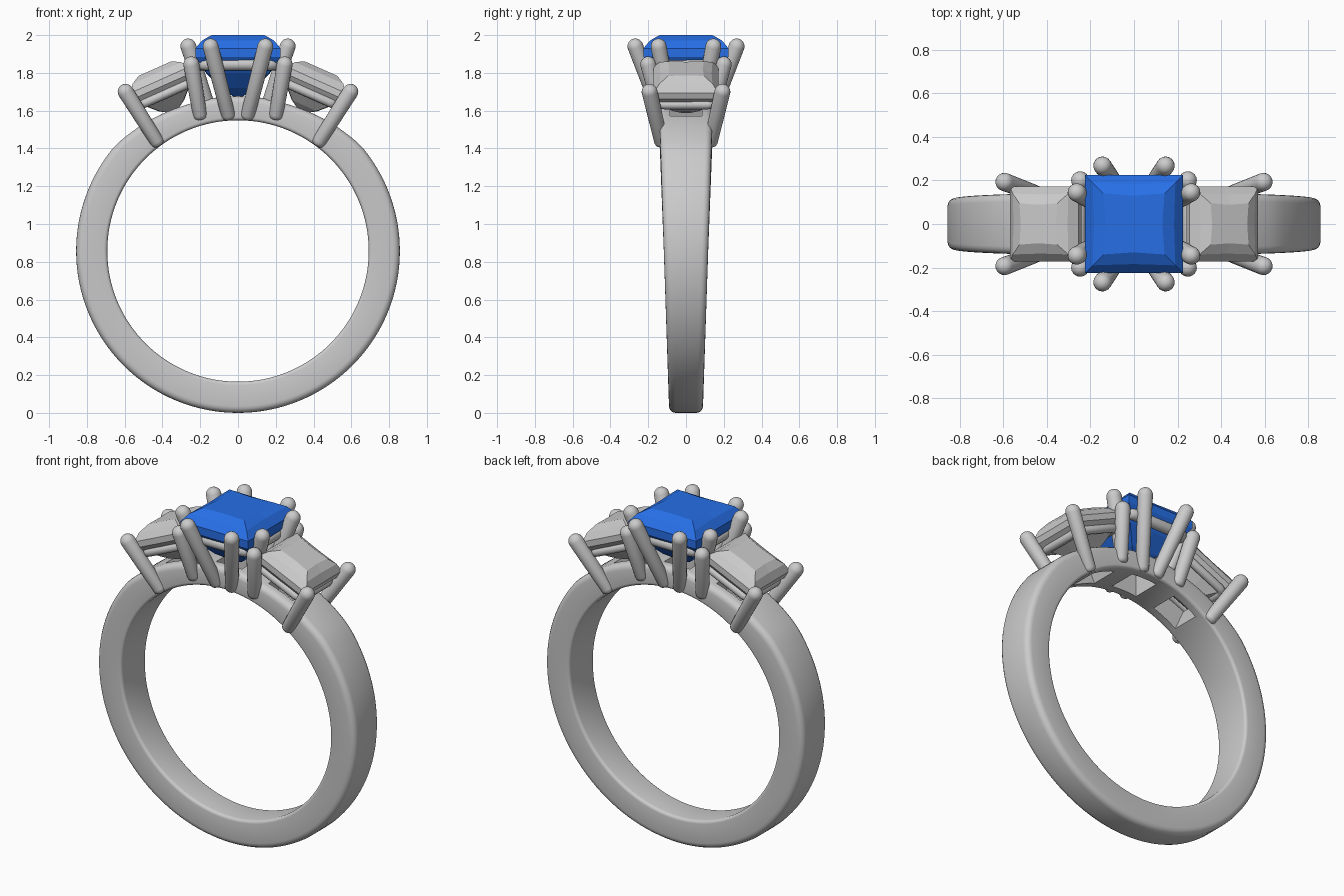
import bpy, bmesh, math
from mathutils import Vector, Matrix

if "Cube" in bpy.data.objects:
    bpy.data.objects.remove(bpy.data.objects["Cube"])

blue = bpy.data.materials.new("blue_gem")
blue.diffuse_color = (0.02, 0.16, 0.8, 1)
blue.use_nodes = True
blue.node_tree.nodes["Principled BSDF"].inputs["Base Color"].default_value = blue.diffuse_color


def finish(bm, name, smooth=True, mat=None):
    bmesh.ops.recalc_face_normals(bm, faces=bm.faces)
    me = bpy.data.meshes.new(name)
    bm.to_mesh(me)
    bm.free()
    ob = bpy.data.objects.new(name, me)
    bpy.context.collection.objects.link(ob)
    if mat:
        me.materials.append(mat)
    if smooth:
        bpy.ops.object.select_all(action='DESELECT')
        ob.select_set(True)
        bpy.context.view_layer.objects.active = ob
        bpy.ops.object.shade_smooth_by_angle(angle=math.radians(40))
    return ob


def loft(bm, rings, caps=False, closed=False):
    vs = [[bm.verts.new(p) for p in r] for r in rings]
    n = len(vs[0])
    for k in range(len(vs) if closed else len(vs) - 1):
        a, b = vs[k], vs[(k + 1) % len(vs)]
        for i in range(n):
            bm.faces.new((a[i], a[(i + 1) % n], b[(i + 1) % n], b[i]))
    if caps:
        bm.faces.new(vs[0])
        bm.faces.new(vs[-1])


def square(h, z, bow):
    # square outline with edge midpoints pushed in or out
    m = h * bow
    return [(h, h, z), (0, m, z), (-h, h, z), (-m, 0, z),
            (-h, -h, z), (0, -m, z), (h, -h, z), (m, 0, z)]


def stone(name, levels, frame, mat=None):
    bm = bmesh.new()
    loft(bm, [square(*l) for l in levels], caps=True)
    bm.transform(frame)
    return finish(bm, name, smooth=False, mat=mat)


def prong(name, tip, base, r0=0.037, r1=0.042):
    # tapered rod with a domed tip and a rounded foot
    tip, base = Vector(tip), Vector(base)
    L = (tip - base).length
    prof = [(r0 * 0.6, -0.015), (r0 * 0.9, -0.006), (r0, 0.01), (r1, L)]
    prof += [(r1 * math.cos(a), L + r1 * math.sin(a)) for a in (0.3, 0.6, 0.9, 1.2, 1.45)]
    bm = bmesh.new()
    loft(bm, [[(r * math.cos(t * math.pi / 10), r * math.sin(t * math.pi / 10), z)
               for t in range(20)] for r, z in prof], caps=True)
    q = (tip - base).to_track_quat('Z', 'Y').to_matrix().to_4x4()
    bm.transform(Matrix.Translation(base) @ q)
    return finish(bm, name)


def rail(name, half, z, r, frame):
    # rounded square wire under the girdle
    c = 0.03
    rings = []
    for k in range(16):
        q, j = divmod(k, 4)
        a = math.pi / 2 * (q + j / 3)
        cx, cy = [(1, 1), (-1, 1), (-1, -1), (1, -1)][q]
        d = Vector((math.cos(a), math.sin(a), 0))
        p = Vector((cx * (half - c), cy * (half - c), z)) + d * c
        rings.append([p + d * (r * math.cos(t * math.pi / 6)) +
                      Vector((0, 0, r * math.sin(t * math.pi / 6))) for t in range(12)])
    bm = bmesh.new()
    loft(bm, rings, closed=True)
    bm.transform(frame)
    return finish(bm, name)


# band: tapered rounded section swept round the finger hole
bm = bmesh.new()
rings = []
N = 128
for k in range(N):
    a = 2 * math.pi * k / N
    s, c = math.sin(a), math.cos(a)
    near = min(1, max(0, (c - 0.65) / 0.3))
    ro = 0.857 - 0.037 * near
    ri = 0.692
    w = 0.09 + 0.055 * (1 + c) / 2 * 1.0
    sec = []
    for sy, ends in ((1, 'io'), (-1, 'oi')):
        for e in ends:
            rad = 0.035 if e == 'o' else 0.018
            rc = ro - rad if e == 'o' else ri + rad
            steps = [0, 1, 2, 3, 4]
            for j in steps:
                t = j / 4 * math.pi / 2
                if (e == 'i') == (sy == 1):
                    dr, dy = -math.cos(t), math.sin(t)
                else:
                    dr, dy = math.sin(t), math.cos(t)
                if e == 'o' and sy == -1:
                    dr, dy = math.cos(t), math.sin(t)
                if e == 'i' and sy == -1:
                    dr, dy = -math.sin(t), math.cos(t)
                sec.append((rc + rad * dr, sy * (w - rad + rad * dy)))
    rings.append([(r * s, y, 0.857 + r * c) for r, y in sec])
loft(bm, rings, closed=True)
band = finish(bm, "band")

# frames for the centre and the two tilted side stones
frames = {"centre": Matrix.Translation((0, 0, 1.90))}
for s, n in ((-1, "left"), (1, "right")):
    frames[n] = Matrix.Translation((s * 0.405, 0, 1.745)) @ Matrix.Rotation(s * math.radians(24), 4, 'Y')

# openings in the band below each stone
for n, f in frames.items():
    bm = bmesh.new()
    loft(bm, [square(0.085, -0.45, 1), square(0.085, 0.0, 1)], caps=True)
    bm.transform(f)
    cut = finish(bm, n + "_opening_cutter", smooth=False)
    cut.hide_render = True
    cut.hide_viewport = True
    m = band.modifiers.new(n + "_opening", 'BOOLEAN')
    m.operation = 'DIFFERENCE'
    m.solver = 'EXACT'
    m.object = cut

# stones
stone("centre_stone", [(0.14, 0.10, 0.93), (0.19, 0.072, 0.97), (0.225, 0.03, 1), (0.225, -0.015, 1),
                       (0.165, -0.10, 1.03), (0.09, -0.18, 1.05), (0.03, -0.222, 1)],
      frames["centre"], blue)
for n in ("left", "right"):
    stone(n + "_side_stone", [(0.095, 0.085, 0.93), (0.14, 0.06, 0.97), (0.172, 0.02, 1), (0.172, -0.015, 1),
                              (0.125, -0.075, 1.03), (0.07, -0.13, 1.05), (0.025, -0.16, 1)], frames[n])
    rail(n + "_rail", 0.145, -0.06, 0.024, frames[n])
rail("centre_rail", 0.19, -0.055, 0.033, frames["centre"])

# prongs, mirrored over both axes
for sx, nx in ((-1, "left"), (1, "right")):
    for sy, ny in ((-1, "front"), (1, "back")):
        for part, tip, base in (
                ("centre_prong", (0.145, 0.268, 1.94), (0.05, 0.13, 1.57)),
                ("centre_end_prong", (0.263, 0.145, 1.94), (0.15, 0.08, 1.60)),
                ("side_inner_prong", (0.247, 0.20, 1.845), (0.20, 0.13, 1.57)),
                ("side_outer_prong", (0.595, 0.193, 1.70), (0.425, 0.13, 1.43))):
            prong(f"{nx}_{ny}_{part}", (sx * tip[0], sy * tip[1], tip[2]),
                  (sx * base[0], sy * base[1], base[2]))
